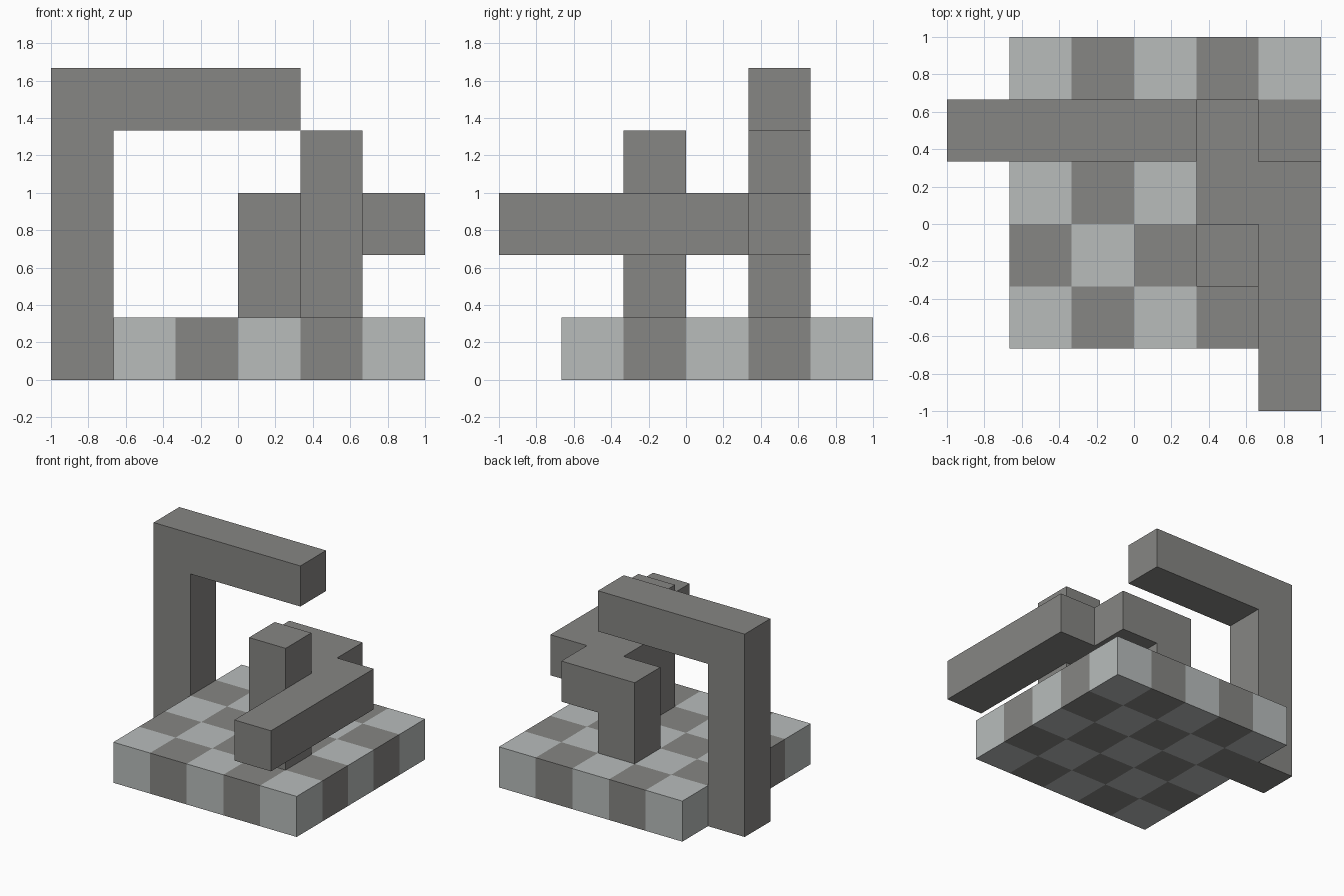
import bpy
import bmesh
from mathutils import Vector

UNIT = 1 / 3  # edge of one cubic cell

cube = bpy.data.objects.get("Cube")
if cube:
    bpy.data.objects.remove(cube, do_unlink=True)


def material(name, rgb):
    m = bpy.data.materials.new(name)
    m.use_nodes = True
    color = (*rgb, 1)
    m.diffuse_color = color
    bsdf = next(n for n in m.node_tree.nodes if n.type == "BSDF_PRINCIPLED")
    bsdf.inputs["Base Color"].default_value = color
    bsdf.inputs["Roughness"].default_value = 0.8
    return m


dark = material("dark grey", (0.24, 0.238, 0.228))
light = material("light grey", (0.48, 0.505, 0.50))


def span(a, b):
    """All cells in the straight run from a to b, inclusive."""
    return {(x, y, z)
            for x in range(min(a[0], b[0]), max(a[0], b[0]) + 1)
            for y in range(min(a[1], b[1]), max(a[1], b[1]) + 1)
            for z in range(min(a[2], b[2]), max(a[2], b[2]) + 1)}


def beam(corners):
    """Square beam running through the given corner cells."""
    return set().union(*(span(a, b) for a, b in zip(corners, corners[1:])))


def build(name, cells, materials, rule=lambda cell: 0):
    """Closed skin around a set of cells, coloured by a rule per cell."""
    bm = bmesh.new()
    for cell in sorted(cells):
        center = Vector(cell) + Vector((0.5, 0.5, 0.5))
        for axis in range(3):
            for sign in (-1, 1):
                n = Vector((0, 0, 0))
                n[axis] = sign
                if tuple(int(c) for c in Vector(cell) + n) in cells:
                    continue
                u = Vector((0, 0, 0))
                u[(axis + 1) % 3] = 0.5
                v = n.cross(u)
                mid = center + n / 2
                face = bm.faces.new([bm.verts.new(p) for p in
                                     (mid - u - v, mid + u - v, mid + u + v, mid - u + v)])
                face.material_index = rule(cell)
    bmesh.ops.remove_doubles(bm, verts=bm.verts, dist=0.001)
    # Merge coplanar faces of one colour into clean panels
    bmesh.ops.dissolve_limit(bm, angle_limit=0.01, verts=bm.verts, edges=bm.edges,
                             delimit={"MATERIAL"})
    for vert in bm.verts:
        vert.co = (vert.co - Vector((3, 3, 0))) * UNIT
    bmesh.ops.recalc_face_normals(bm, faces=bm.faces)
    mesh = bpy.data.meshes.new(name)
    bm.to_mesh(mesh)
    bm.free()
    for m in materials:
        mesh.materials.append(m)
    obj = bpy.data.objects.new(name, mesh)
    bpy.context.collection.objects.link(obj)
    return obj


# Chequered base slab
build("checkered_base", span((1, 1, 0), (5, 5, 0)), [light, dark],
      lambda c: (c[0] + c[1]) % 2)

# Tall hooked beam standing beside the base
build("hooked_beam", beam([(0, 4, 0), (0, 4, 4), (3, 4, 4)]), [dark])

# Zigzag beam rising from the base and reaching forward
build("zigzag_beam", beam([(3, 4, 1), (3, 4, 2), (4, 4, 2), (4, 3, 2),
                           (5, 3, 2), (5, 0, 2)]), [dark])

# Upright post next to the zigzag beam
build("upright_post", span((4, 2, 1), (4, 2, 3)), [dark])
